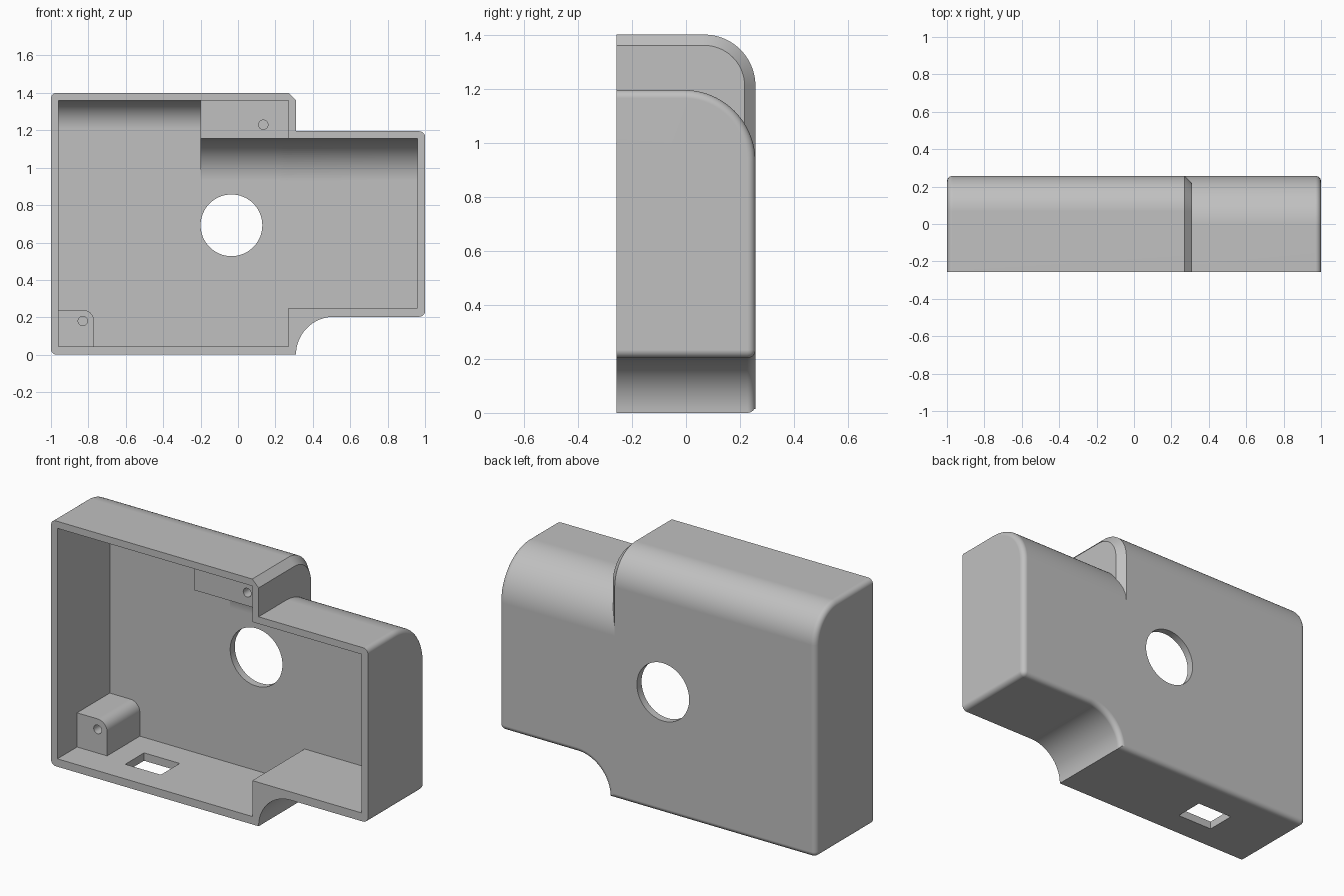
import bpy, bmesh
from math import sin, cos, pi

cube = bpy.data.objects.get("Cube")
if cube:
    bpy.data.objects.remove(cube, do_unlink=True)

DEPTH = 0.257   # half depth of the housing
BACK = 0.215    # inner face of the back wall

grey = bpy.data.materials.new("plain grey")
grey.use_nodes = True
colour = (0.53, 0.53, 0.53, 1)
grey.diffuse_color = colour
grey.node_tree.nodes["Principled BSDF"].inputs["Base Color"].default_value = colour


def arc(cx, cy, r, start, end, n=24):
    steps = [start + (end - start) * i / n for i in range(n + 1)]
    return [(cx + r * cos(t), cy + r * sin(t)) for t in steps]


def prism(name, points, axis, a, b):
    """Extrude a profile along x (points are y, z) or along y (points are x, z)."""
    place = (lambda p, t: (t, p[0], p[1])) if axis == "x" else (lambda p, t: (p[0], t, p[1]))
    bm = bmesh.new()
    ends = [[bm.verts.new(place(p, t)) for p in points] for t in (a, b)]
    for ring in ends:
        bm.faces.new(ring)
    n = len(points)
    for i in range(n):
        j = (i + 1) % n
        bm.faces.new((ends[0][i], ends[0][j], ends[1][j], ends[1][i]))
    bmesh.ops.recalc_face_normals(bm, faces=bm.faces)
    mesh = bpy.data.meshes.new(name)
    bm.to_mesh(mesh)
    bm.free()
    mesh.materials.append(grey)
    obj = bpy.data.objects.new(name, mesh)
    bpy.context.collection.objects.link(obj)
    return obj


def round_back(name, x0, x1, z0, z1, y0, y1, r):
    """Block whose upper back edge is a large round."""
    points = [(y0, z0), (y1, z0)] + arc(y1 - r, z1 - r, r, 0, pi / 2) + [(y0, z1)]
    return prism(name, points, "x", x0, x1)


def box(name, x0, x1, y0, y1, z0, z1):
    return prism(name, [(x0, z0), (x1, z0), (x1, z1), (x0, z1)], "y", y0, y1)


def rod(name, x, z, r, y0, y1, n=64):
    return prism(name, arc(x, z, r, 0, 2 * pi, n)[:-1], "y", y0, y1)


def combine(target, tool, operation="DIFFERENCE"):
    mod = target.modifiers.new("combine", "BOOLEAN")
    mod.operation, mod.solver, mod.object = operation, "EXACT", tool
    graph = bpy.context.evaluated_depsgraph_get()
    mesh = bpy.data.meshes.new_from_object(target.evaluated_get(graph))
    target.modifiers.remove(mod)
    target.data = mesh
    bpy.data.objects.remove(tool, do_unlink=True)


def bevel(obj, rule, offset, segments):
    """Bevel the sharp edges whose two ends both satisfy the rule."""
    bm = bmesh.new()
    bm.from_mesh(obj.data)
    bmesh.ops.remove_doubles(bm, verts=bm.verts, dist=0.0001)
    bmesh.ops.dissolve_limit(bm, angle_limit=0.01, verts=bm.verts, edges=bm.edges)
    edges = [e for e in bm.edges
             if e.calc_face_angle(0) > 0.5 and rule(e.verts[0].co, e.verts[1].co)]
    bmesh.ops.bevel(bm, geom=edges, offset=offset, segments=segments, profile=0.5,
                    affect="EDGES", clamp_overlap=False)
    bm.to_mesh(obj.data)
    bm.free()


def near(a, b):
    return abs(a - b) < 0.001


# Tall half with a chamfered end
housing = round_back("housing", -1, 0.31, 0, 1.4, -DEPTH, DEPTH, 0.19)
bevel(housing, lambda p, q: near(p.x, 0.31) and near(q.x, 0.31)
      and p.z + q.z > 0.01 and p.y + q.y > -1.99 * DEPTH
      and not (near(p.y, -DEPTH) and near(q.y, -DEPTH)), 0.04, 1)

# Low half with the scooped underside
low_half = round_back("low_half", 0.25, 1, 0, 1.195, -DEPTH, DEPTH, 0.265)
scoop = [(0.31, -0.1)] + arc(0.513, 0, 0.203, pi, pi / 2) + [(1.2, 0.203), (1.2, -0.1)]
combine(low_half, prism("scoop", scoop, "y", -0.5, 0.5))
combine(housing, low_half, "UNION")


# Soft outer edges: both ends and the lower back edge
def soft_edge(p, q):
    end = near(abs(p.x), 1) and near(p.x, q.x)
    front = near(p.y, -DEPTH) and near(q.y, -DEPTH)
    low_back = near(p.y, DEPTH) and near(q.y, DEPTH) and max(p.z, q.z) < 0.21
    return (end and not front) or low_back


bevel(housing, soft_edge, 0.03, 6)

# Hollow interior, leaving a solid upper screw post
combine(housing, round_back("tall_cavity", -0.96, -0.2, 0.045, 1.36, -0.5, BACK, 0.15))
combine(housing, round_back("middle_cavity", -0.3, 0.27, 0.045, 1.155, -0.5, BACK, 0.225))
combine(housing, round_back("low_cavity", 0.2, 0.96, 0.25, 1.155, -0.5, BACK, 0.225))
combine(housing, box("post_recess", -0.25, 0.27, -0.5, -0.11, 1.1, 1.36))

# Lower screw post with one rounded corner
post = [(-0.98, 0.02), (-0.77, 0.02)] + arc(-0.83, 0.18, 0.06, 0, pi / 2, 12) + [(-0.98, 0.24)]
combine(housing, prism("lower_post", post, "y", -0.08, 0.235), "UNION")

# Screw holes, round opening and floor slot
combine(housing, rod("lower_screw_hole", -0.83, 0.18, 0.025, -0.3, 0.12, 32))
combine(housing, rod("upper_screw_hole", 0.135, 1.23, 0.025, -0.3, 0.08, 32))
combine(housing, rod("round_opening", -0.035, 0.692, 0.165, 0, 0.5))
combine(housing, box("floor_slot", -0.635, -0.41, -0.11, 0.06, -0.2, 0.1))

# Smooth rounds with crisp edges
bpy.ops.object.select_all(action="DESELECT")
housing.select_set(True)
bpy.context.view_layer.objects.active = housing
bpy.ops.object.shade_smooth_by_angle(angle=pi / 6)
weighted = housing.modifiers.new("even shading", "WEIGHTED_NORMAL")
weighted.keep_sharp = True
